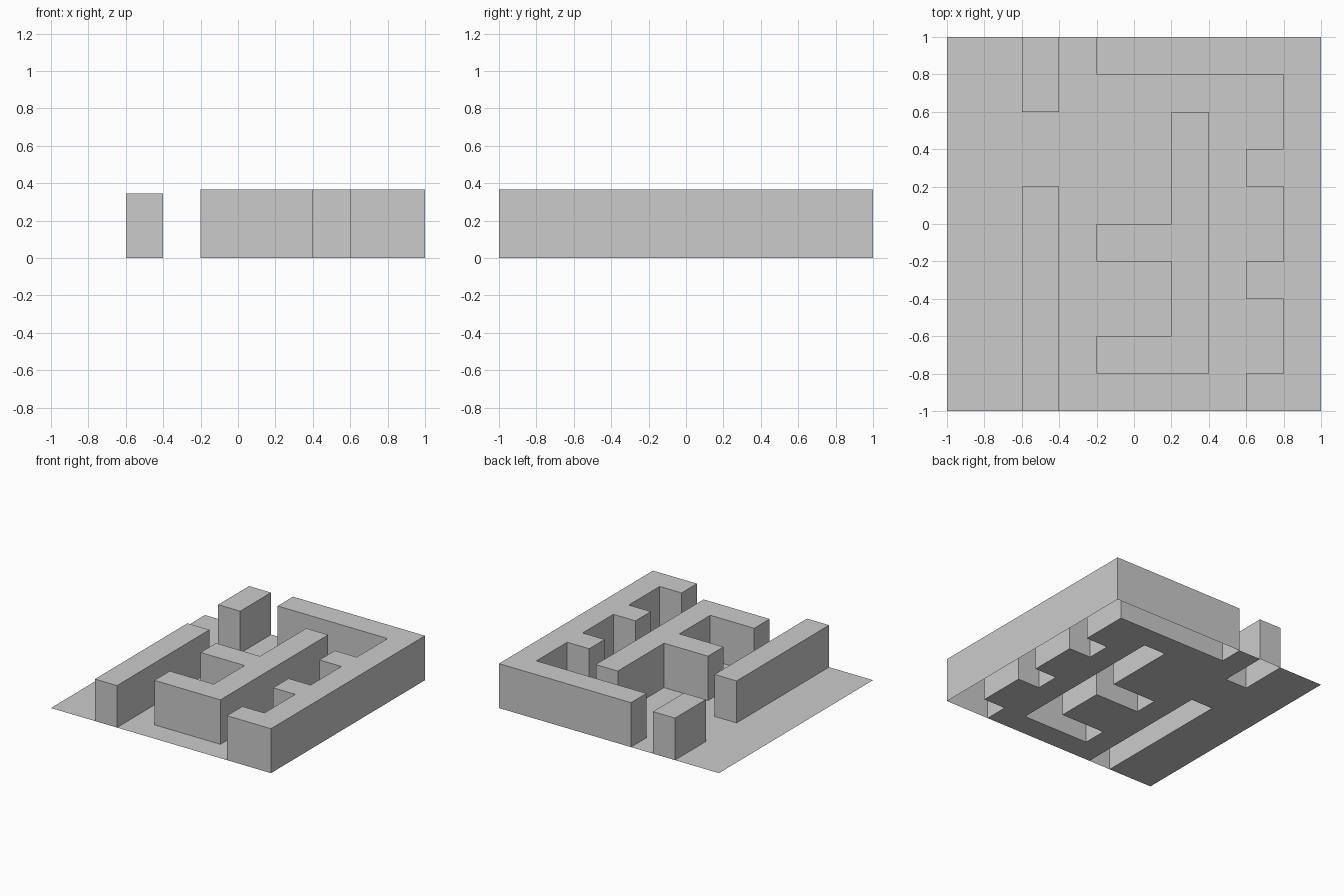
import bpy, bmesh, math

if "Cube" in bpy.data.objects:
    bpy.data.objects.remove(bpy.data.objects["Cube"])

# Plan of the model, back row first; each cell is 0.2 x 0.2
PLAN = [
    "..B.RRRRRR",
    "..B......R",
    "......C..R",
    "......C.RR",
    "..L...C..R",
    "..L.CCC..R",
    "..L...C.RR",
    "..L...C..R",
    "..L.CCC..R",
    "..L.....RR",
]
CELL = 0.2
# letter: (part name, height)
PARTS = {
    ".": ("floor", 0.0),
    "L": ("left_wall", 0.345),
    "B": ("back_left_block", 0.345),
    "C": ("centre_wall", 0.365),
    "R": ("outer_right_wall", 0.365),
}


def letter(col, row):
    return PLAN[row][col] if 0 <= col < 10 and 0 <= row < 10 else None


def build(key, name, height):
    bm = bmesh.new()
    for row in range(10):
        for col in range(10):
            if letter(col, row) != key:
                continue
            x, y = -1 + col * CELL, 1 - (row + 1) * CELL
            corners = [(x, y), (x + CELL, y), (x + CELL, y + CELL), (x, y + CELL)]
            # top sheet
            bm.faces.new([bm.verts.new((*c, height)) for c in corners])
            # sides only where the part ends; the underside stays open
            steps = [(0, 1), (1, 0), (0, -1), (-1, 0)]
            for i, (dc, dr) in enumerate(steps):
                if height and letter(col + dc, row + dr) != key:
                    a, b = corners[i], corners[(i + 1) % 4]
                    bm.faces.new([bm.verts.new(p) for p in
                                  ((*a, 0), (*b, 0), (*b, height), (*a, height))])
    bmesh.ops.remove_doubles(bm, verts=bm.verts, dist=1e-4)
    # merge the cells of each raised part into clean flat faces
    if height:
        bmesh.ops.dissolve_limit(bm, angle_limit=math.radians(1),
                                 verts=bm.verts, edges=bm.edges)
    mesh = bpy.data.meshes.new(name)
    bm.to_mesh(mesh)
    bm.free()
    bpy.context.collection.objects.link(bpy.data.objects.new(name, mesh))


for key, (name, height) in PARTS.items():
    build(key, name, height)
